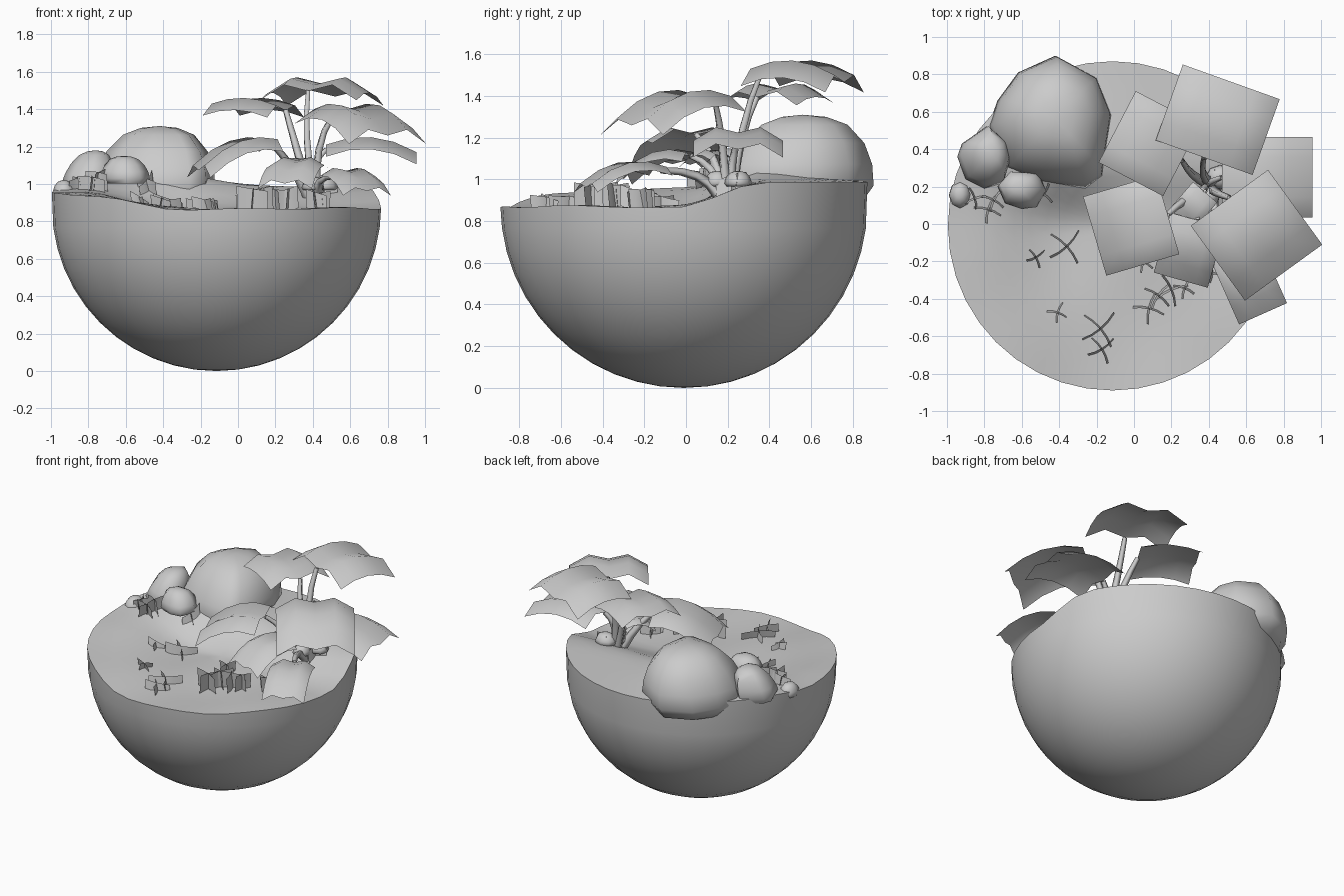
import bpy, bmesh, math, random
from mathutils import Vector

if "Cube" in bpy.data.objects:
    bpy.data.objects.remove(bpy.data.objects["Cube"])
random.seed(4)
CX, CY, R = -0.115, -0.01, 0.88


def smooth(t):
    t = max(0, min(1, t))
    return t * t * (3 - 2 * t)


def ground(x, y):
    s = smooth((y + 0.05) / 0.42)
    left = smooth((-x - 0.3) / 0.55)
    hump = math.exp(-((x + 0.42) / 0.36) ** 2 - ((y - 0.32) / 0.34) ** 2)
    wave = .012 * math.sin(7 * x + 1) * math.cos(6 * y)
    return 0.865 + 0.12 * s + 0.085 * left * (1 - s) + 0.08 * s * hump + wave * (1 - s)


def finish(name, bm, angle=60):
    me = bpy.data.meshes.new(name)
    bm.to_mesh(me)
    bm.free()
    ob = bpy.data.objects.new(name, me)
    bpy.context.collection.objects.link(ob)
    bpy.ops.object.select_all(action='DESELECT')
    ob.select_set(True)
    bpy.context.view_layer.objects.active = ob
    bpy.ops.object.shade_smooth_by_angle(angle=math.radians(angle))
    return ob


# Round bowl closed by the uneven terrain on top
def bowl():
    bm = bmesh.new()
    n, k, rings = 40, 12, []
    spec = [(R * math.sin(i / k * math.pi / 2), R - R * math.cos(i / k * math.pi / 2))
            for i in range(1, k)]
    spec += [(R * f, None) for f in (1, .9, .8, .7, .6, .5, .4, .3, .2, .1)]
    for r, z in spec:
        ring = []
        for j in range(n):
            a = 2 * math.pi * j / n
            x, y = CX + r * math.cos(a), CY + r * math.sin(a)
            ring.append(bm.verts.new((x, y, ground(x, y) if z is None else z)))
        rings.append(ring)
    bottom = bm.verts.new((CX, CY, 0))
    top = bm.verts.new((CX, CY, ground(CX, CY)))
    for j in range(n):
        q = (j + 1) % n
        bm.faces.new((bottom, rings[0][q], rings[0][j]))
        bm.faces.new((rings[-1][j], rings[-1][q], top))
        for a, b in zip(rings, rings[1:]):
            bm.faces.new((a[j], a[q], b[q], b[j]))
    finish("terrain_bowl", bm, 40)


bowl()


# Boulders: irregular rounded lumps drawn as stacked polygons (radius factor, height)
def rock(name, outline, peak, base, top):
    bm = bmesh.new()
    n = len(outline)
    cx, cy = (sum(p[i] for p in outline) / n for i in (0, 1))
    rings = []
    for f, h in ((.86, -.22), (1, 0), (.95, .3), (.82, .6), (.58, .86), (.3, .97)):
        z = base + (top - base) * h
        m = max(0, h)
        ox, oy = cx + (peak[0] - cx) * m, cy + (peak[1] - cy) * m
        rings.append([bm.verts.new((ox + (x - cx) * f, oy + (y - cy) * f, z))
                      for x, y in outline])
    for a, b in zip(rings, rings[1:]):
        for j in range(n):
            q = (j + 1) % n
            bm.faces.new((a[j], a[q], b[q], b[j]))
    apex = bm.verts.new((*peak, top))
    for j in range(n):
        bm.faces.new((rings[-1][j], rings[-1][(j + 1) % n], apex))
    bm.faces.new(rings[0][::-1])
    bmesh.ops.recalc_face_normals(bm, faces=bm.faces)
    finish(name, bm)


def oval(x, y, rx, ry, n=8):
    return [(x + rx * math.cos(2 * math.pi * i / n), y + ry * math.sin(2 * math.pi * i / n))
            for i in range(n)]


rock("large_boulder", [(-.12, .58), (-.20, .78), (-.42, .90), (-.62, .81), (-.73, .66),
                       (-.78, .52), (-.68, .29), (-.50, .22), (-.26, .19), (-.17, .25)],
     (-.42, .56), .97, 1.31)
rock("medium_boulder", [(-.67, .33), (-.69, .43), (-.79, .52), (-.92, .43), (-.945, .36),
                        (-.90, .24), (-.80, .19), (-.70, .22)], (-.76, .38), 1.0, 1.18)
rock("small_boulder", [(-.47, .18), (-.51, .27), (-.66, .28), (-.73, .20), (-.69, .11),
                       (-.60, .08), (-.52, .09)], (-.61, .19), 1.03, 1.15)
rock("edge_pebble", oval(-.93, .155, .06, .075), (-.93, .16), .95, 1.02)
rock("plant_pebble", oval(.40, .15, .06, .06), (.40, .15), .98, 1.04)
rock("plant_pebble_back", oval(.46, .25, .075, .065), (.46, .25), .98, 1.04)


# Broad leaf sheets: two-lobed across, arched along their length
def leaf(name, near, far, width, z):
    bm = bmesh.new()
    a, b = Vector(near), Vector(far)
    d = (b - a).normalized()
    side = Vector((-d.y, d.x))
    lobes = (-.15, .0, -.06, .0, -.15)
    grid = []
    for i in range(5):
        t = i / 4
        zz = z[0] * (1 - t) * (1 - 2 * t) + z[1] * 4 * t * (1 - t) + z[2] * t * (2 * t - 1)
        row = []
        for j, drop in enumerate(lobes):
            p = a.lerp(b, t) + side * width * (j / 4 - .5)
            row.append(bm.verts.new((p.x, p.y, zz + drop * width)))
        grid.append(row)
    for r, s in zip(grid, grid[1:]):
        for j in range(4):
            bm.faces.new((r[j], s[j], s[j + 1], r[j + 1])).normal_flip()
    bm.normal_update()
    finish(name, bm)


# Tapered bent stem from the root to the leaf
def stem(name, tip):
    tip = Vector(tip)
    base = Vector((.41, .2, .93)) + Vector((tip.x - .41, tip.y - .2, 0)) * .15
    mid = base.lerp(tip, .5) + Vector((0, 0, .06))
    mid.x += (base.x - tip.x) * .25 - .05
    mid.y += (base.y - tip.y) * .25
    cu = bpy.data.curves.new(name, 'CURVE')
    cu.dimensions = '3D'
    cu.bevel_depth = 0.026
    cu.bevel_resolution = 0
    sp = cu.splines.new('POLY')
    sp.points.add(4)
    for i in range(5):
        t = i / 4
        p = base * (1 - t) ** 2 + mid * 2 * t * (1 - t) + tip * t * t
        sp.points[i].co = (*p, 1)
        sp.points[i].radius = 1.1 - .5 * t
    bpy.context.collection.objects.link(bpy.data.objects.new(name, cu))


leaves = [  # near edge middle, far edge middle, width, heights along
    ((.375, .355), (.52, .76), .55, (1.53, 1.57, 1.50)),
    ((.255, .34), (-.09, .52), .43, (1.42, 1.46, 1.43)),
    ((.18, .05), (-.21, -.065), .44, (1.24, 1.23, 1.10)),
    ((.51, .14), (.80, -.26), .51, (1.40, 1.42, 1.29)),
    ((.47, .25), (.955, .25), .43, (1.21, 1.25, 1.17)),
    ((.53, -.12), (.69, -.48), .28, (1.06, 1.08, .98)),
    ((.34, .02), (.25, -.30), .30, (1.13, 1.13, 1.02)),
    ((.38, .17), (.25, .02), .17, (1.12, 1.14, 1.08)),
]
for i, (a, b, w, z) in enumerate(leaves):
    leaf(f"leaf_{i+1}", a, b, w, z)
    stem(f"stem_{i+1}", (*a, z[0] - .06 * w))


# Grass tufts made of crossed, curved upright cards
def tuft(i, x, y, size, h):
    bm = bmesh.new()
    turn = random.uniform(0, math.pi)
    for k in range(2):
        a = turn + k * math.pi / 2
        d, s = Vector((math.cos(a), math.sin(a), 0)), Vector((-math.sin(a), math.cos(a), 0))
        tilt = random.uniform(-.02, .02)
        prev = None
        for j in range(5):
            t = j / 2 - 1
            p = Vector((x, y, 0)) + d * t * size / 2 + s * size * .09 * (t * t - .4)
            p.z = ground(p.x, p.y) - .01 + tilt * t
            q = p + Vector((0, 0, h)) + s * .012
            pair = (bm.verts.new(p), bm.verts.new(q))
            if prev:
                bm.faces.new((prev[0], pair[0], pair[1], prev[1]))
            prev = pair
    finish(f"grass_tuft_{i}", bm)


tufts = [(-.36, -.12, .21, .07), (-.52, -.18, .11, .05), (-.41, -.47, .11, .05),
         (-.18, -.56, .22, .06), (-.17, -.67, .16, .06), (.08, -.45, .17, .13),
         (.13, -.38, .16, .13), (.20, -.35, .18, .12), (.27, -.34, .12, .12),
         (.43, -.21, .13, .10), (.42, -.26, .11, .10), (.05, -.20, .12, .08),
         (-.78, .08, .15, .08), (-.75, .13, .13, .10), (-.85, .14, .12, .07),
         (-.48, .16, .12, .07), (.46, .22, .15, .08)]
for i, t in enumerate(tufts):
    tuft(i + 1, *t)
